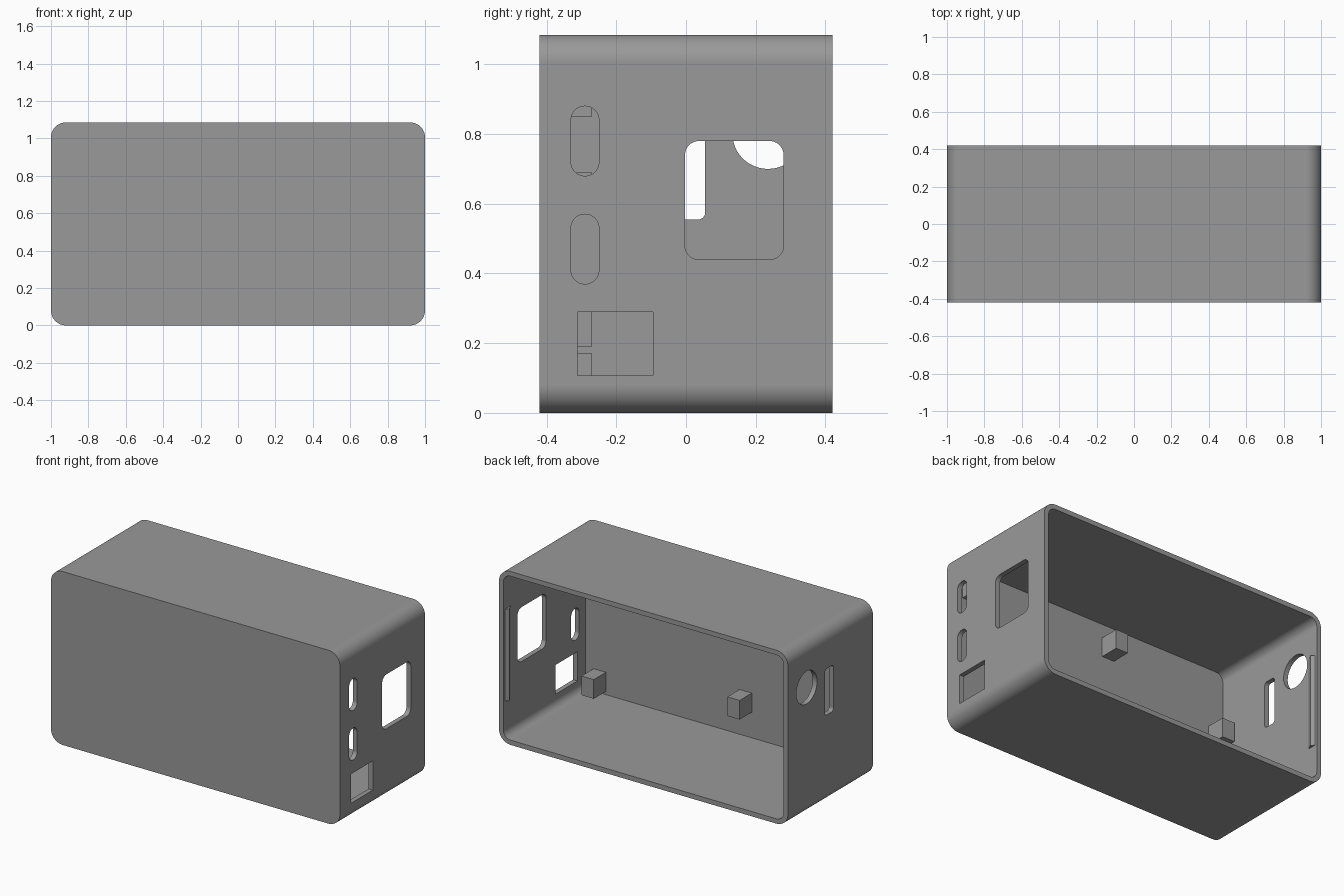
import bpy, bmesh, math

if "Cube" in bpy.data.objects:
    bpy.data.objects.remove(bpy.data.objects["Cube"])

HALF_X, HALF_Y, HEIGHT, WALL, RADIUS = 1.0, 0.42, 1.085, 0.03, 0.08

grey = bpy.data.materials.new("plain grey")
grey.diffuse_color = (0.32, 0.32, 0.32, 1)
grey.use_nodes = True
grey.node_tree.nodes["Principled BSDF"].inputs["Base Color"].default_value = grey.diffuse_color


def rounded_rect(a0, a1, b0, b1, r, seg=12):
    """Outline of a rectangle with round corners."""
    corners = [(a1 - r, b1 - r), (a0 + r, b1 - r), (a0 + r, b0 + r), (a1 - r, b0 + r)]
    pts = []
    for i, (ca, cb) in enumerate(corners):
        for k in range(seg + 1):
            t = math.pi / 2 * (i + k / seg)
            pts.append((ca + r * math.cos(t), cb + r * math.sin(t)))
    return pts


def rect(a0, a1, b0, b1):
    return [(a0, b0), (a1, b0), (a1, b1), (a0, b1)]


def circle(ca, cb, r, n=48):
    return [(ca + r * math.cos(2 * math.pi * i / n), cb + r * math.sin(2 * math.pi * i / n))
            for i in range(n)]


def prism(name, outline, axis, lo, hi):
    """Extrude an outline along the x, y or z axis."""
    place = {"x": lambda a, b, c: (c, a, b),
             "y": lambda a, b, c: (a, c, b),
             "z": lambda a, b, c: (a, b, c)}[axis]
    bm = bmesh.new()
    rings = [[bm.verts.new(place(a, b, c)) for a, b in outline] for c in (lo, hi)]
    bm.faces.new(rings[0])
    bm.faces.new(rings[1])
    n = len(outline)
    for i in range(n):
        j = (i + 1) % n
        bm.faces.new((rings[0][i], rings[0][j], rings[1][j], rings[1][i]))
    bmesh.ops.recalc_face_normals(bm, faces=bm.faces)
    mesh = bpy.data.meshes.new(name)
    bm.to_mesh(mesh)
    bm.free()
    mesh.materials.append(grey)
    obj = bpy.data.objects.new(name, mesh)
    bpy.context.collection.objects.link(obj)
    return obj


def activate(obj):
    bpy.ops.object.select_all(action="DESELECT")
    obj.select_set(True)
    bpy.context.view_layer.objects.active = obj


def cut(target, cutter):
    mod = target.modifiers.new("cut", "BOOLEAN")
    mod.operation, mod.solver, mod.object = "DIFFERENCE", "EXACT", cutter
    activate(target)
    bpy.ops.object.modifier_apply(modifier=mod.name)
    bpy.data.objects.remove(cutter)


# Case, hollow and open at the back
case = prism("case", rounded_rect(-HALF_X, HALF_X, 0, HEIGHT, RADIUS), "y", -HALF_Y, HALF_Y)
cut(case, prism("hollow", rounded_rect(-HALF_X + WALL, HALF_X - WALL, WALL, HEIGHT - WALL,
                                       RADIUS - WALL), "y", -HALF_Y + WALL, HALF_Y + 0.1))

# Right wall: two slots, a socket opening and a round-cornered window
right_holes = [
    rounded_rect(-0.33, -0.25, 0.68, 0.88, 0.0395),
    rounded_rect(-0.33, -0.25, 0.37, 0.57, 0.0395),
    rect(-0.312, -0.095, 0.107, 0.29),
    rounded_rect(-0.003, 0.28, 0.44, 0.78, 0.04),
]
for outline in right_holes:
    cut(case, prism("right_hole", outline, "x", 0.9, 1.1))

# Left wall: round hole and upright slot
left_holes = [
    circle(0.235, 0.802, 0.102),
    rounded_rect(-0.03, 0.055, 0.555, 0.845, 0.02),
]
for outline in left_holes:
    cut(case, prism("left_hole", outline, "x", -1.1, -0.9))

activate(case)
bpy.ops.object.shade_smooth_by_angle(angle=math.radians(30))
weighted = case.modifiers.new("even shading", "WEIGHTED_NORMAL")
weighted.keep_sharp = True

# Snap ridges inside both side walls, near the opening
for side, label in ((1, "right"), (-1, "left")):
    wall = side * (HALF_X - WALL)
    tri = [(wall + side * 0.005, 0.34), (wall + side * 0.005, 0.41),
           (wall - side * 0.018, 0.385)]
    prism(label + "_snap_ridge", tri, "z", 0.255, 0.83)

# Support blocks on the inside of the front wall (centre x, centre z)
for x, z in ((0.87, 0.11), (0.87, 0.91), (-0.14, 0.25), (-0.14, 0.91), (-0.91, 0.63)):
    prism("support_block", rect(x - 0.0425, x + 0.0425, z - 0.06, z + 0.06), "y",
          -HALF_Y + WALL - 0.005, -0.27)
